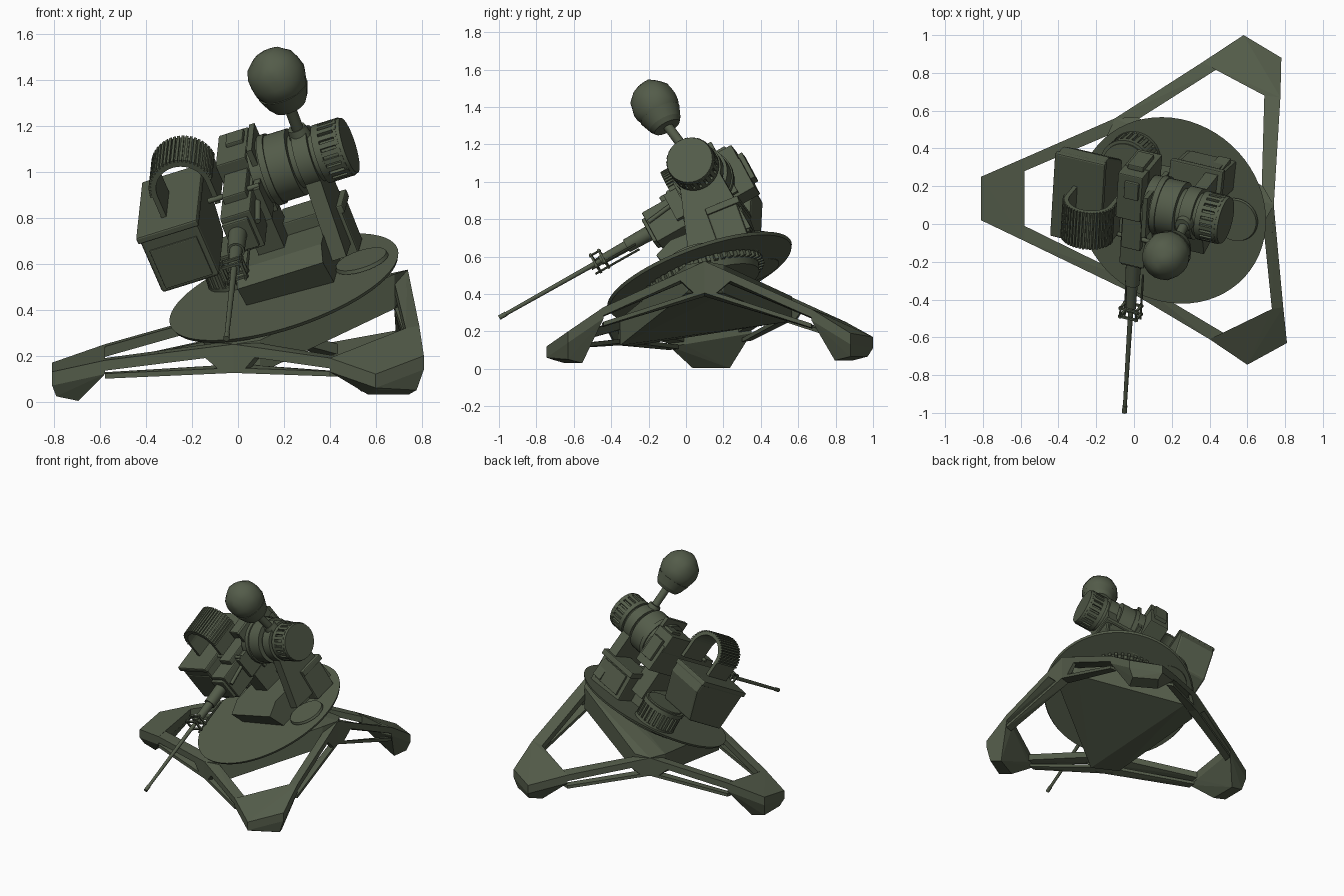
import bpy, bmesh, math, random
from mathutils import Vector as V, Matrix

if "Cube" in bpy.data.objects:
    bpy.data.objects.remove(bpy.data.objects["Cube"])

random.seed(4)
green = bpy.data.materials.new("olive green")
green.diffuse_color = (0.088, 0.107, 0.068, 1)
green.use_nodes = True
green.node_tree.nodes["Principled BSDF"].inputs["Base Color"].default_value = green.diffuse_color


def finish(name, bm, smooth=False, bevel=0):
    bmesh.ops.recalc_face_normals(bm, faces=bm.faces)
    me = bpy.data.meshes.new(name)
    bm.to_mesh(me)
    bm.free()
    ob = bpy.data.objects.new(name, me)
    bpy.context.collection.objects.link(ob)
    me.materials.append(green)
    if bevel:
        m = ob.modifiers.new("bevel", 'BEVEL')
        m.width, m.segments = bevel, 2
    if smooth:
        bpy.context.view_layer.objects.active = ob
        ob.select_set(True)
        bpy.ops.object.shade_smooth_by_angle(angle=math.radians(35))
        ob.select_set(False)
    return ob


def frame(x, y, z):
    return Matrix((x, y, z)).transposed()


def hull(name, pts, bevel=0):
    bm = bmesh.new()
    for p in pts:
        bm.verts.new(p)
    r = bmesh.ops.convex_hull(bm, input=bm.verts)
    junk = [g for g in r['geom_interior'] if isinstance(g, bmesh.types.BMVert)]
    bmesh.ops.delete(bm, geom=junk, context='VERTS')
    bmesh.ops.dissolve_limit(bm, angle_limit=0.02, verts=bm.verts, edges=bm.edges)
    return finish(name, bm, bevel=bevel)


def box(name, c, size, fr, bevel=0):
    bm = bmesh.new()
    m = Matrix.Translation(c) @ fr.to_4x4() @ Matrix.Diagonal((*size, 1))
    bmesh.ops.create_cube(bm, size=1, matrix=m)
    return finish(name, bm, bevel=bevel)


def cyl(name, p, q, r1, r2=None, seg=32):
    p, q = V(p), V(q)
    d = q - p
    bm = bmesh.new()
    m = Matrix.Translation((p + q) / 2) @ d.to_track_quat('Z', 'Y').to_matrix().to_4x4()
    bmesh.ops.create_cone(bm, cap_ends=True, segments=seg, radius1=r1,
                          radius2=r1 if r2 is None else r2, depth=d.length, matrix=m)
    return finish(name, bm, smooth=True)


def ribs(name, c, axis, u, r, size, n, a0=0, a1=math.tau):
    """Small blocks spread round an axis; size = radial, tangential, axial."""
    bm = bmesh.new()
    u = (u - axis * u.dot(axis)).normalized()
    w = axis.cross(u)
    for i in range(n):
        a = a0 + (a1 - a0) * (i + .5) / n
        rad = u * math.cos(a) + w * math.sin(a)
        m = Matrix.Translation(c + rad * r) @ frame(rad, axis.cross(rad), axis).to_4x4()
        bmesh.ops.create_cube(bm, size=1, matrix=m @ Matrix.Diagonal((*size, 1)))
    finish(name, bm)


# Tilted axes: nd is the platform normal, N the yoke frame, T the frame of the pitched gun
X = V((.93, -.22, .29)).normalized()
Y = V((.053, .87, .49))
Y = (Y - X * Y.dot(X)).normalized()
Z = X.cross(Y)
nd = V((-.30, -.33, .895)).normalized()
n = (nd - X * nd.dot(X)).normalized()
Yn = n.cross(X)
T, N = frame(X, Y, Z), frame(X, Yn, n)
gun0 = V((0, -.17, .74))
L = lambda x, y, z: gun0 + T @ V((x, y, z))

# Tripod hub with wide cut-off corners and a flat underside
hubs = {'R': (V((.74, .1, .575)), .17), 'B': (V((-.1, .56, .385)), .13), 'F': (V((-.02, -.36, .25)), .125)}
mid = V((.21, .1, .4))
pts = []
for p, d in hubs.values():
    inward = (mid - p).normalized()
    side = inward.cross(V((0, 0, 1))).normalized() * .1
    pts += [p, p - V((0, 0, .06))]
    for s in (-1, 1):
        q = p + inward * .06 + side * s
        pts += [q, V((q.x, q.y, p.z - d))]
hull("hub", pts)

# Three feet, each with two open truss legs to the hub corners
feet = {
    "left": (('B', (-.81, .25, .17), (-.58, .35, .25), (-.58, .28, .24)),
             ('F', (-.81, .02, .13), (-.58, -.09, .18), (-.58, -.01, .19)), .003),
    "back": (('R', (.78, .88, .19), (.775, .67, .32), (.69, .68, .31)),
             ('B', (.58, 1.0, .17), (.36, .855, .25), (.44, .82, .25)), .045),
    "front": (('F', (.6, -.745, .12), (.4, -.61, .19), (.48, -.58, .19)),
              ('R', (.81, -.63, .2), (.79, -.44, .33), (.73, -.45, .32)), .03)}
for name, (a, b, ground) in feet.items():
    plate = [V(p) for s in (a, b) for p in s[1:]]
    down = V((0, 0, -.06))
    pad = []
    for s, o in ((a, b), (b, a)):
        out, hole = V(s[1]).lerp(V(o[1]), .12), V(s[3]).lerp(V(o[3]), .12)
        for t in (.08, .5):
            q = out.lerp(hole, t)
            pad.append(V((q.x, q.y, ground + (.02 if t < .1 else 0))))
    hull(name + "_foot", plate + [p + down for p in plate] + pad)
    for key, out, edge, hole in (a, b):
        v, d = hubs[key]
        edge, hole = V(edge), V(hole)
        inner = v + (mid - v).normalized() * .07
        top = [edge, hole, v, inner]
        hull(name + "_leg_beam", top + [p - V((0, 0, .045)) for p in top])
        e2, v2 = edge - V((0, 0, .08 if key == 'F' else .1)), v - V((0, 0, d))
        w = (hole - edge).normalized() * .05
        low = [e2, e2 + w, v2, v2 + (mid - v).normalized() * .06]
        hull(name + "_leg_lower_rail", low + [p + V((0, 0, .022)) for p in low])
        # solid web that closes the truss near the hub
        s0, s1 = v.lerp(edge, .3), v2.lerp(e2, .08)
        hull(name + "_leg_web", [s0, s0 + w * .5, s1, s1 + w * .5, v, v2])

# Tilted round platform with toothed bearing underneath
c = V((.2, .072, .5))
cyl("platform", c - nd * .016, c, .515, .523, 64)
cyl("bearing", c - nd * .085, c - nd * .01, .31, .33, 48)
ribs("bearing_teeth", c - nd * .035, nd, X, .335, (.03, .02, .03), 48)
hatch = c + X * .36 + Yn * .03
cyl("platform_hatch", hatch - nd * .01, hatch + nd * .006, .12, .115, 32)

# Yoke base, yoke arm and rear equipment
yb = V((.22, .1, .595))
corner = lambda x, y, z: yb + N @ V((x, y, z))
hull("yoke_base", [corner(sx * .2, y, z) for sx in (-1, 1)
                   for y, z in ((-.16, -.09), (-.22, .04), (-.12, .09), (.15, .09), (.15, -.09))])
E = V((.48, .02, 1.115))            # outer end of the pitch drum
ax = lambda t: E - X * t
R = ax(.18)
arm = []
for s in (-.035, .035):
    arm += [R + X * s + Yn * y + n * z for y, z in ((-.1, 0), (.1, 0), (-.12, -.1), (.1, -.08), (-.19, -.42), (.17, -.43))]
hull("yoke_arm", arm)
eq = V((.365, .25, .735))
box("equipment_box", eq, (.28, .17, .23), N, .01)
box("equipment_lid", eq + n * .105 + Yn * .01, (.3, .19, .04), N, .006)
box("equipment_rear_panel", eq + Yn * .085, (.22, .03, .15), N, .005)
g = V((.01, .36, .53))
cyl("gear_motor", g - n * .01, g + n * .17, .125)
cyl("gear_motor_rim", g + n * .13, g + n * .16, .142)
cyl("gear_motor_foot", g - n * .01, g + n * .03, .142)
ribs("gear_motor_ribs", g + n * .08, n, X, .13, (.02, .018, .1), 26)
box("gun_support", L(.06, .28, -.2), (.12, .22, .26), T)

# Pitch drum with notched end cap
cyl("drum", ax(.42), ax(.24), .152)
cyl("drum_flange", ax(.37), ax(.34), .16)
cyl("drum_neck", ax(.25), ax(.1), .12, .115)
cyl("drum_bracket_ring", ax(.215), ax(.145), .138)
cyl("drum_cap", ax(.12), ax(0), .118)
cyl("drum_cap_face", ax(.025), ax(-.005), .132, .125)
cyl("drum_cap_collar", ax(.125), ax(.095), .132)
ribs("drum_cap_ribs", ax(.06), X, Y, .121, (.02, .022, .1), 22)

# Receiver of the gun
box("receiver", L(.02, .29, -.005), (.14, .6, .19), T, .006)
box("receiver_front", L(.01, .03, -.01), (.12, .12, .15), T, .006)
box("receiver_top", L(.015, .45, .115), (.14, .27, .13), T, .006)
box("receiver_cover", L(.02, .22, .1), (.11, .22, .05), T, .006)
box("receiver_rear_cap", L(.02, .6, .04), (.09, .03, .16), T, .005)
box("sight_block", L(.03, .5, .185), (.08, .1, .025), T, .005)
box("cradle_plate", L(.125, .38, .07), (.025, .24, .32), T)
box("cradle_front_plate", L(.115, .2, .02), (.03, .12, .16), T)
cyl("link_rod", L(-.11, .17, .1), L(.13, .17, .1), .012, seg=12)
cyl("cradle_rail", L(.1, 0, .02), L(.1, .3, .06), .012, seg=12)

# Barrel, jacket and front guard frame
cyl("barrel_jacket", L(0, .02, 0), L(0, -.17, 0), .042, .038, 20)
cyl("barrel_sleeve", L(0, -.16, 0), L(0, -.33, 0), .029, .026, 20)
cyl("barrel", L(0, -.3, 0), L(0, -.95, 0), .014, .010, 16)
cyl("muzzle", L(0, -.91, 0), L(0, -.952, 0), .013, seg=16)
for s in (-1, 1):
    for z in (-.035, .035):
        cyl("guard_rod", L(s * .045, -.39 if z < 0 else -.37, z), L(s * .045, -.3 if z > 0 else -.12, z), .006, seg=8)
for y in (-.31, -.36):
    for s in (-1, 1):
        box("guard_upright", L(s * .045, y, 0), (.012, .012, .09), T)
        box("guard_crossbar", L(0, y, s * .035), (.11, .012, .012), T)

# Ammunition box with a raked back and lid trim
ab = V((-.245, .2, .755))
hull("ammo_box", [ab + T @ V((s * .135, y, z)) for s in (-1, 1)
                  for y, z in ((-.25, -.15), (-.25, .15), (.24, .15), (.24, .06), (.12, -.15))], .014)
box("ammo_box_lid", ab + Z * .135 - Y * .01, (.285, .505, .035), T, .008)
box("ammo_box_front_panel", ab - Y * .25 - Z * .03, (.22, .016, .2), T, .004)

# Ribbed feed belt arching from the box to the gun
K = V((-.24, .03, .98))
prof = [(-1, -.12)] + [(-math.cos(math.pi * i / 20), math.sin(math.pi * i / 20)) for i in range(21)] + [(1, -.12)]
bm = bmesh.new()
rings = []
for i, (cx, sz) in enumerate(prof):
    ring = []
    for r, y in ((.135, -.11), (.135, .11), (.112, .11), (.112, -.11)):
        z = -.12 if i in (0, len(prof) - 1) else sz * r
        ring.append(bm.verts.new(K + X * cx * r + Y * y + Z * z))
    rings.append(ring)
for p, q in zip(rings, rings[1:]):
    for k in range(4):
        bm.faces.new((p[k], p[(k + 1) % 4], q[(k + 1) % 4], q[k]))
bm.faces.new(rings[0])
bm.faces.new(rings[-1][::-1])
finish("feed_belt", bm)
ribs("feed_belt_rounds", K, -Y, X, .137, (.014, .012, .22), 24, 0, math.pi)

# Sensor ball on its mast
ball = V((.173, -.165, 1.41))
cyl("mast", R + Z * .1, ball - Z * .1, .026, seg=16)
cyl("mast_socket", R + Z * .08, R + Z * .16, .055, .04, 16)
cyl("ball_collar", ball - Z * .145, ball - Z * .12, .075, .092, 20)
cyl("ball_skirt", ball - Z * .12, ball - Z * .06, .092, .115, 20)
bm = bmesh.new()
bmesh.ops.create_icosphere(bm, subdivisions=3, radius=1)
for v in bm.verts:
    k = 1 + random.uniform(-.03, .03)
    v.co = ball + Z * .005 + T @ V((v.co.x * .126 * k, v.co.y * .126 * k, v.co.z * .135 * k))
finish("sensor_ball", bm, smooth=True)
